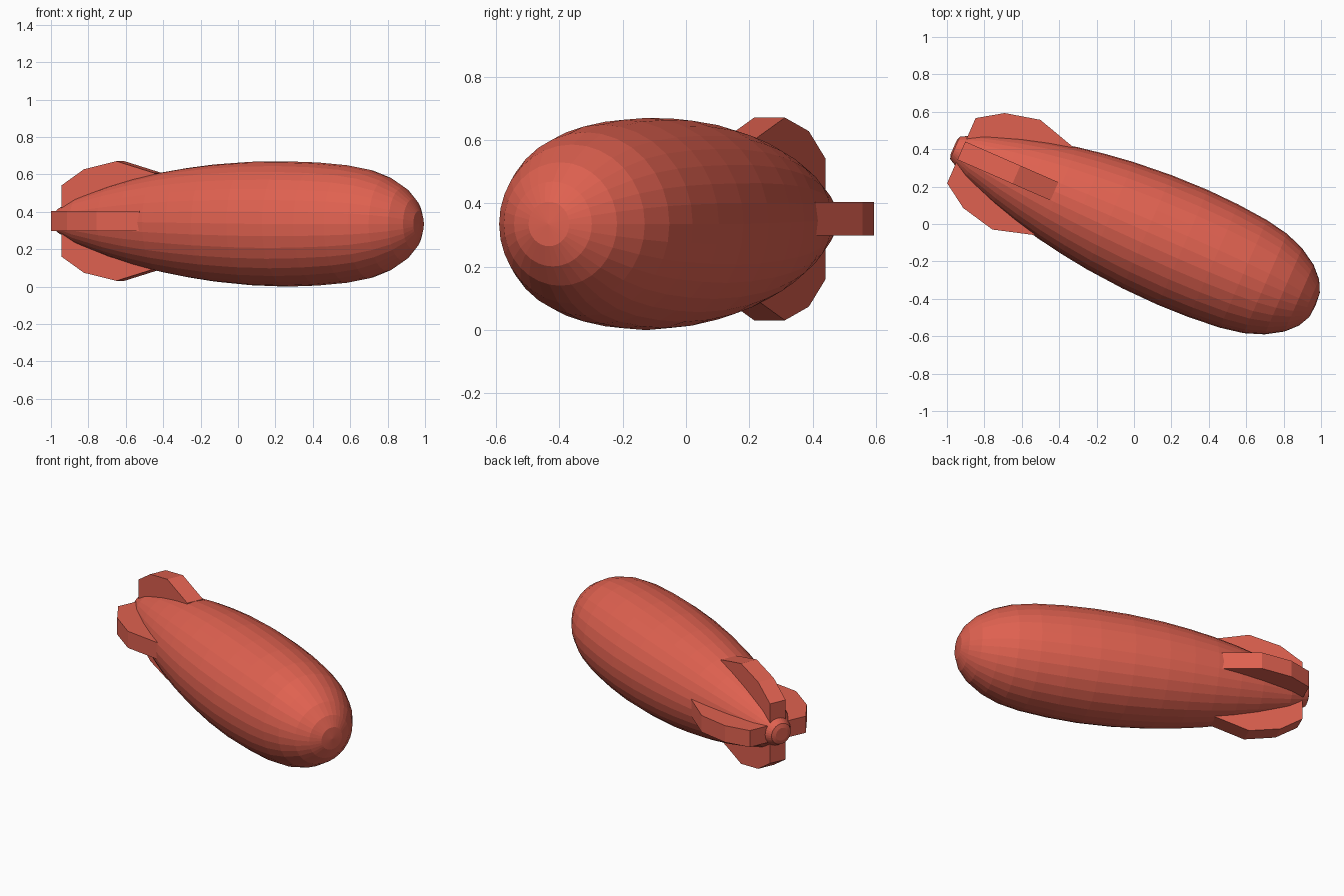
import bpy, bmesh
from math import radians, sin, cos, pi
from mathutils import Matrix

if "Cube" in bpy.data.objects:
    bpy.data.objects.remove(bpy.data.objects["Cube"])

SIDES = 32
FIN_Z = 0.351
# local x runs from tail to nose
PLACE = Matrix.Translation((-0.957, 0.407, 0)) @ Matrix.Rotation(radians(-23.6), 4, 'Z')

red = bpy.data.materials.new("red")
red.diffuse_color = (0.74, 0.12, 0.08, 1)
red.use_nodes = True
red.node_tree.nodes["Principled BSDF"].inputs["Base Color"].default_value = red.diffuse_color


def finish(name, bm):
    bmesh.ops.recalc_face_normals(bm, faces=bm.faces)
    mesh = bpy.data.meshes.new(name)
    bm.transform(PLACE)
    bm.to_mesh(mesh)
    bm.free()
    mesh.materials.append(red)
    obj = bpy.data.objects.new(name, mesh)
    bpy.context.collection.objects.link(obj)
    return obj


# Hull: rings of (distance from tail, radius)
profile = [(-0.008, 0.04), (0, 0.065), (0.045, 0.09), (0.116, 0.127), (0.306, 0.192),
           (0.45, 0.232), (0.60, 0.266), (0.75, 0.292), (0.907, 0.313), (1.12, 0.33),
           (1.33, 0.335), (1.51, 0.329), (1.682, 0.314), (1.811, 0.290),
           (1.916, 0.251), (2.007, 0.195), (2.066, 0.134), (2.098, 0.07)]
bm = bmesh.new()
rings = []
for s, r in profile:
    zc = 0.335 + 0.013 * max(0, 1.33 - s)
    rings.append([bm.verts.new((s, r * sin(2 * pi * i / SIDES), zc + r * cos(2 * pi * i / SIDES)))
                  for i in range(SIDES)])
for a, b in zip(rings, rings[1:]):
    for i in range(SIDES):
        j = (i + 1) % SIDES
        bm.faces.new((a[i], a[j], b[j], b[i]))
bm.faces.new(rings[0])
tip = bm.verts.new((2.104, 0, 0.335))
for i in range(SIDES):
    bm.faces.new((rings[-1][i], rings[-1][(i + 1) % SIDES], tip))
finish("hull", bm)

# Tail fins: one thick outline turned around the axis
outline = [(0.037, 0.04), (0.037, 0.19), (0.169, 0.277), (0.358, 0.32), (0.58, 0.256), (0.58, 0.04)]
HALF = 0.053
for k, name in enumerate(["top_fin", "left_fin", "bottom_fin", "right_fin"]):
    bm = bmesh.new()
    face = bm.faces.new([bm.verts.new((s, -HALF, r)) for s, r in outline])
    out = bmesh.ops.extrude_face_region(bm, geom=[face])
    moved = [v for v in out["geom"] if isinstance(v, bmesh.types.BMVert)]
    bmesh.ops.translate(bm, verts=moved, vec=(0, 2 * HALF, 0))
    bm.transform(Matrix.Translation((0, 0, FIN_Z)) @ Matrix.Rotation(k * pi / 2, 4, 'X'))
    finish(name, bm)
